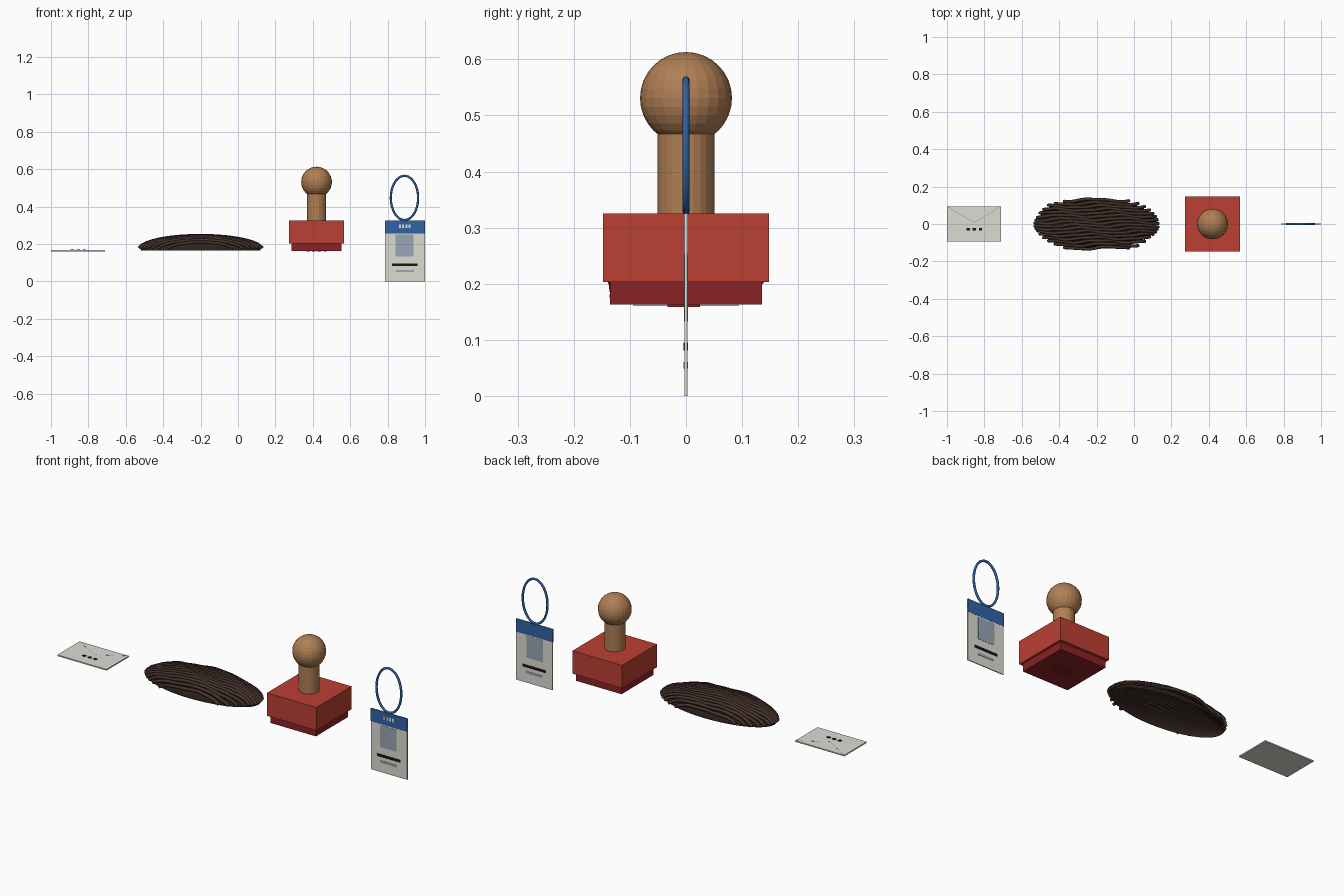
import bpy, bmesh, math

if "Cube" in bpy.data.objects:
    bpy.data.objects.remove(bpy.data.objects["Cube"])

def material(name, r, g, b):
    m = bpy.data.materials.new(name)
    m.diffuse_color = (r, g, b, 1)
    m.use_nodes = True
    m.node_tree.nodes["Principled BSDF"].inputs["Base Color"].default_value = m.diffuse_color
    return m

PAPER = material("paper white", .72, .71, .65)
GREY = material("fold grey", .30, .30, .29)
INK = material("black ink", .008, .008, .008)
HAIR = material("dark brown strands", .062, .034, .026)
HAIR_DARK = material("deep brown", .028, .015, .012)
RED = material("red", .50, .05, .032)
DARK_RED = material("dark red", .26, .016, .019)
WOOD = material("wood", .43, .21, .09)
BLUE = material("blue", .028, .125, .38)
SLATE = material("slate grey", .32, .38, .46)

def finish(name, bm, mat):
    me = bpy.data.meshes.new(name)
    bm.to_mesh(me)
    bm.free()
    me.materials.append(mat)
    ob = bpy.data.objects.new(name, me)
    bpy.context.collection.objects.link(ob)
    return ob

def box(name, x, y, z, mat):
    """Box from (min, max) ranges on each axis."""
    bm = bmesh.new()
    bmesh.ops.create_cube(bm, size=1)
    for v in bm.verts:
        v.co = [(r[0] + r[1]) / 2 + c * (r[1] - r[0]) for c, r in zip(v.co, (x, y, z))]
    return finish(name, bm, mat)

def tubes(name, paths, radius, mat, cyclic=False, res=1):
    """Poly curves with a round bevel, converted to one mesh."""
    cu = bpy.data.curves.new(name, 'CURVE')
    cu.dimensions = '3D'
    cu.bevel_depth = radius
    cu.bevel_resolution = res
    cu.use_fill_caps = True
    for pts in paths:
        sp = cu.splines.new('POLY')
        sp.points.add(len(pts) - 1)
        for p, co in zip(sp.points, pts):
            p.co = (*co, 1)
        sp.use_cyclic_u = cyclic
    cu.materials.append(mat)
    ob = bpy.data.objects.new(name, cu)
    bpy.context.collection.objects.link(ob)
    bpy.ops.object.select_all(action='DESELECT')
    ob.select_set(True)
    bpy.context.view_layer.objects.active = ob
    bpy.ops.object.convert(target='MESH')
    return ob

# Envelope with a folded flap and small ink dashes
box("envelope", (-1, -.71), (-.094, .094), (.160, .1665), PAPER)
for side in (-1, 1):
    ln = box("flap_fold", (-.082, .082), (-.001, .001), (.1660, .1669), GREY)
    ln.location = (-.855 + side * .072, .051, 0)
    ln.rotation_euler.z = side * math.atan2(.084, .14)
for i in range(3):
    x = -.887 + i * .033
    box("envelope_mark", (x - .009, x + .009), (-.036, -.022), (.166, .169), INK)

# Hairpiece: open dome with rows of wavy strands lying over it
CX, Z0, A, B, H = -.2, .165, .335, .15, .078
bm = bmesh.new()
bmesh.ops.create_uvsphere(bm, u_segments=40, v_segments=20, radius=1)
bmesh.ops.delete(bm, geom=[v for v in bm.verts if v.co.z < -.01], context='VERTS')
for v in bm.verts:
    v.co = (CX + v.co.x * .322, v.co.y * .133, Z0 + v.co.z * .076)
finish("hair_base", bm, HAIR_DARK)

ROWS = 16
strands = []
for i in range(ROWS):
    y0 = -.127 + .254 * i / (ROWS - 1)
    half = A * math.sqrt(1 - (y0 / B) ** 2) - .003
    path = []
    for k in range(41):
        x = half * (2 * k / 40 - 1)
        z = H * math.sqrt(max(0, 1 - (x / A) ** 2 - (y0 / B) ** 2))
        wave = .006 * math.sin(x * 21 + .55 * i) + .002 * math.sin(x * 47 + 2 * i)
        path.append((CX + x, y0 + wave, Z0 + .003 + z))
    strands.append(path)
tubes("hair_strands", strands, .0085, HAIR)

# Stamp: block, rubber base, printing ridges, turned handle
SX = .42
box("stamp_block", (SX - .146, SX + .146), (-.148, .148), (.203, .325), RED)
box("stamp_rubber", (SX - .134, SX + .134), (-.135, .135), (.163, .204), DARK_RED)
for i in range(4):
    x = SX - .045 + i * .03
    box("stamp_ridge", (x - .009, x + .009), (-.033, .025), (.159, .164), DARK_RED)
bm = bmesh.new()
bmesh.ops.create_cone(bm, cap_ends=True, segments=24, radius1=.051, radius2=.051, depth=.17)
bmesh.ops.translate(bm, verts=bm.verts, vec=(SX, 0, .405))
finish("stamp_handle", bm, WOOD)
bm = bmesh.new()
bmesh.ops.create_uvsphere(bm, u_segments=24, v_segments=16, radius=.082)
bmesh.ops.translate(bm, verts=bm.verts, vec=(SX, 0, .531))
finish("stamp_knob", bm, WOOD)

# Badge: card, blue header, portrait panel and bars, visible on both sides
box("badge_card", (.785, 1), (-.0025, .0025), (0, .325), PAPER)
box("badge_header", (.785, 1), (-.0032, .0032), (.256, .325), BLUE)
box("badge_photo", (.841, .938), (-.0036, .0036), (.133, .25), SLATE)
box("badge_bar_dark", (.823, .961), (-.0045, .0040), (.081, .095), INK)
box("badge_bar_light", (.845, .94), (-.0045, .0040), (.049, .061), SLATE)
for i in range(4):
    x = .866 + i * .017
    box("header_dash", (x - .005, x + .005), (-.0045, 0), (.285, .304), PAPER)

# Lanyard loop
loop = [(.89 + .073 * math.cos(t), 0, .446 + .118 * math.sin(t))
        for t in (2 * math.pi * k / 48 for k in range(48))]
tubes("lanyard_loop", [loop], .006, BLUE, cyclic=True, res=2)
